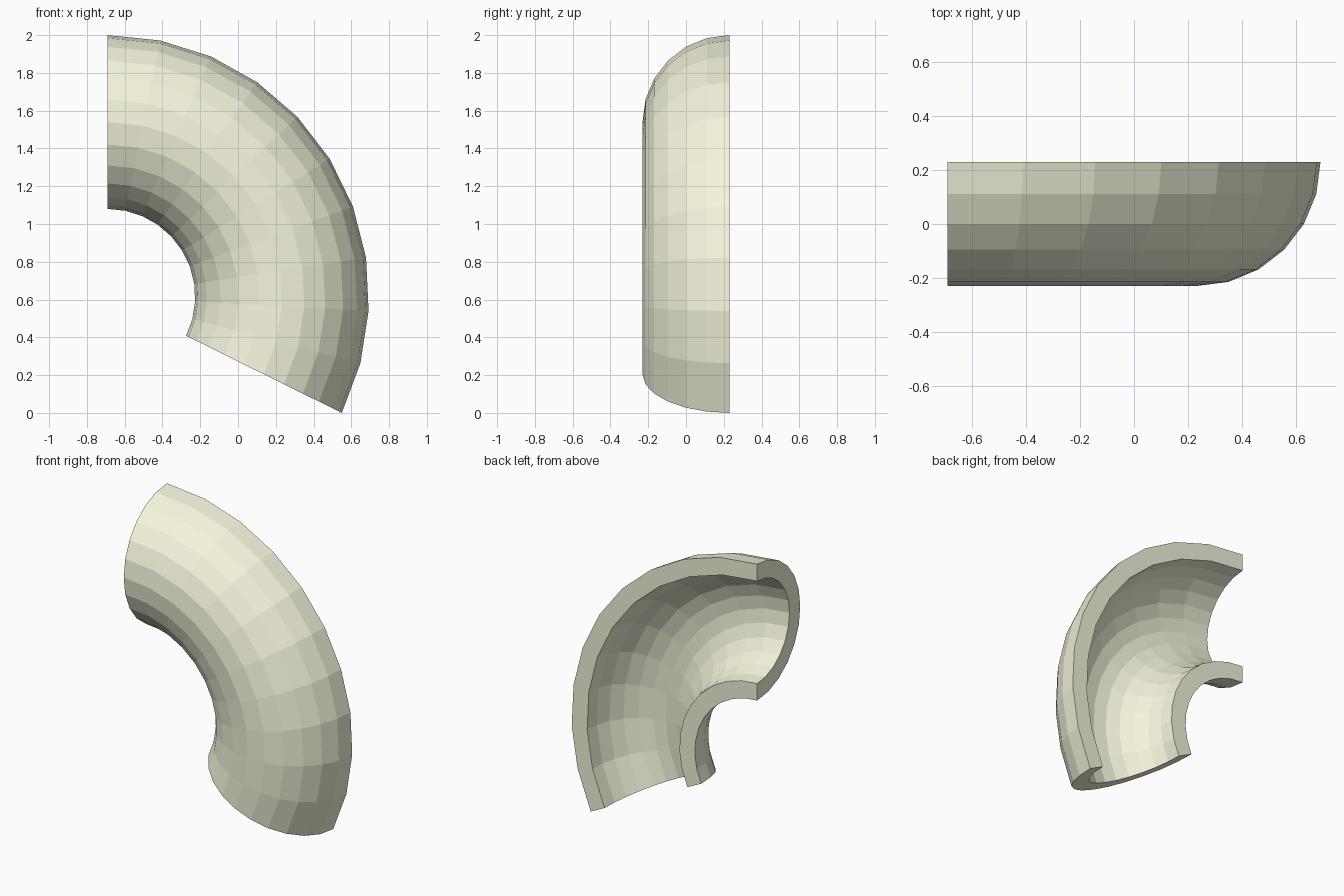
import bpy, bmesh
from math import sin, cos, asin, radians, pi
from mathutils import Vector

if "Cube" in bpy.data.objects:
    bpy.data.objects.remove(bpy.data.objects["Cube"])

# Half-pipe elbow: C-shaped section swept around a bend centre
BEND_R, PIPE_R, WALL = 0.925, 0.46, 0.115
SECTION_SIDES, BEND_SIDES = 12, 10
OUTER = BEND_R + PIPE_R
CENTRE = Vector((-0.6915, 0.23, 2.0 - OUTER))
SWEEP = pi / 2 + asin((2.0 - OUTER) / OUTER)


def arc(radius):
    """Half circle of the section at the top end of the bend."""
    angles = [pi * i / SECTION_SIDES for i in range(SECTION_SIDES + 1)]
    return [CENTRE + Vector((0, -radius * sin(a), BEND_R + radius * cos(a)))
            for a in angles]


bm = bmesh.new()
outer = [bm.verts.new(p) for p in arc(PIPE_R)]
inner = [bm.verts.new(p) for p in arc(PIPE_R - WALL)]

# End section, as a strip of quads between the outer and inner arcs
section = [bm.faces.new((outer[i], outer[i + 1], inner[i + 1], inner[i]))
           for i in range(SECTION_SIDES)]

# Sweep around the bend, keeping the starting section as the first end cap
geom = section + list({e for f in section for e in f.edges}) + outer + inner
bmesh.ops.spin(bm, geom=geom, cent=CENTRE, axis=(0, 1, 0),
               angle=SWEEP, steps=BEND_SIDES, use_duplicate=False)

# Remove the internal section faces left between sweep steps, if any
bm.edges.ensure_lookup_table()
inside = [f for f in bm.faces
          if all(len(e.link_faces) > 2 for e in f.edges)]
if inside:
    bmesh.ops.delete(bm, geom=inside, context='FACES')

# Make sure both ends are capped
bm.verts.ensure_lookup_table()
open_edges = [e for e in bm.edges if e.is_boundary]
if open_edges:
    bmesh.ops.holes_fill(bm, edges=open_edges, sides=0)
bmesh.ops.recalc_face_normals(bm, faces=bm.faces)

mesh = bpy.data.meshes.new("half_pipe_elbow")
bm.to_mesh(mesh)
bm.free()
elbow = bpy.data.objects.new("half_pipe_elbow", mesh)
bpy.context.collection.objects.link(elbow)

# Pale beige finish
beige = bpy.data.materials.new("beige")
beige.diffuse_color = (0.91, 0.91, 0.72, 1)
beige.use_nodes = True
beige.node_tree.nodes["Principled BSDF"].inputs["Base Color"].default_value = beige.diffuse_color
mesh.materials.append(beige)
